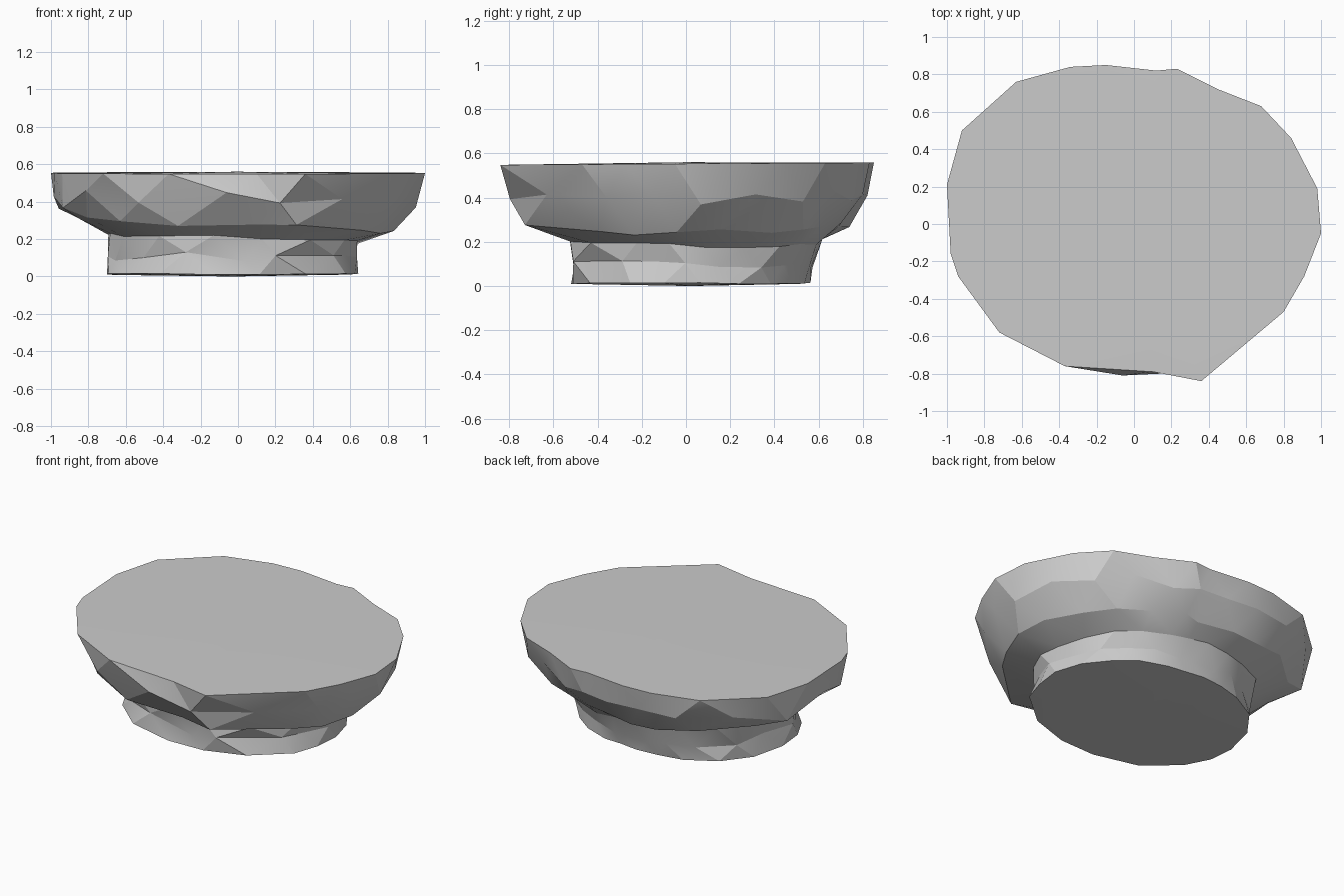
import bpy, bmesh, math, random

if "Cube" in bpy.data.objects:
    bpy.data.objects.remove(bpy.data.objects["Cube"])

random.seed(7)

# rim outline seen from above, counter-clockwise
RIM = [(1.0, -.05), (.98, .19), (.84, .46), (.68, .63), (.45, .72), (.23, .83),
       (.12, .82), (-.15, .85), (-.34, .84), (-.63, .76), (-.92, .5), (-1.0, .21),
       (-.98, -.16), (-.94, -.28), (-.72, -.58), (-.37, -.76), (.1, -.79),
       (.36, -.84), (.8, -.47), (.91, -.28)]
N = len(RIM)
MID = [((RIM[i][0] + RIM[(i + 1) % N][0]) / 2, (RIM[i][1] + RIM[(i + 1) % N][1]) / 2)
       for i in range(N)]


def jit(a):
    return random.uniform(-a, a)


def oval(dirs, cx, cy, rx, ry, z, jr=0.0, jz=0.0, p=2.2):
    """Rounded oval ring with chipped irregularity, one point per direction."""
    pts = []
    for x, y in dirs:
        a = math.atan2(y, x)
        c, s = math.cos(a), math.sin(a)
        r = (abs(c / rx) ** p + abs(s / ry) ** p) ** (-1 / p) * (1 + jit(jr))
        pts.append((cx + r * c, cy + r * s, z + jit(jz)))
    return pts


def zigzag(bm, upper, lower, half):
    """Triangle band; half=True when the lower ring sits half a step ahead."""
    for i in range(N):
        j = (i + 1) % N
        if half:
            bm.faces.new((upper[i], lower[i], upper[j]))
            bm.faces.new((lower[i], lower[j], upper[j]))
        else:
            bm.faces.new((upper[i], lower[i], lower[j]))
            bm.faces.new((upper[i], lower[j], upper[j]))


def cap(bm, ring, co):
    c = bm.verts.new(co)
    for i in range(N):
        bm.faces.new((ring[i], ring[(i + 1) % N], c))


def finish(name, bm):
    bmesh.ops.recalc_face_normals(bm, faces=bm.faces)
    me = bpy.data.meshes.new(name)
    bm.to_mesh(me)
    bm.free()
    ob = bpy.data.objects.new(name, me)
    bpy.context.collection.objects.link(ob)
    bpy.context.view_layer.objects.active = ob
    ob.select_set(True)
    bpy.ops.object.shade_smooth_by_angle(angle=math.radians(16))
    ob.select_set(False)


# slab side: chipped ring of points half a step off the rim
rim = [(x, y, .553 + .006 * y) for x, y in RIM]
mid = []
for i, (x, y) in enumerate(MID):
    s = 1.045 if i == 15 else .985 - .02 * max(x, 0) + jit(.014)
    shift = .08 if i == 15 else 0
    mid.append((x * s + shift, y * s, .41 + (.03 if i % 2 else -.02) + jit(.03)))
# slab undercut, drawn in and lower towards the right
low = []
for x, y in RIM:
    s = .86 - .03 * max(x, 0) + jit(.018)
    low.append((x * s, y * s, .275 - .03 * x + jit(.018)))
# foot: neck under the slab, chipped waist, base
neck = [(x, y, z - .035 * x) for x, y, z in oval(MID, -.03, .04, .67, .57, .205, .018, .012)]
waist = oval(RIM, -.03, .03, .655, .55, .11, .03, .03)
foot = oval(MID, -.035, .015, .67, .54, .012, .015, .004)

bm = bmesh.new()
rings = [[bm.verts.new(p) for p in r] for r in (rim, mid, low, neck, waist, foot)]
for k in range(5):
    zigzag(bm, rings[k], rings[k + 1], k % 2 == 0)
cap(bm, rings[0], (0, 0, .56))
cap(bm, rings[-1], (-.03, .02, 0))
finish("rock_pedestal", bm)
